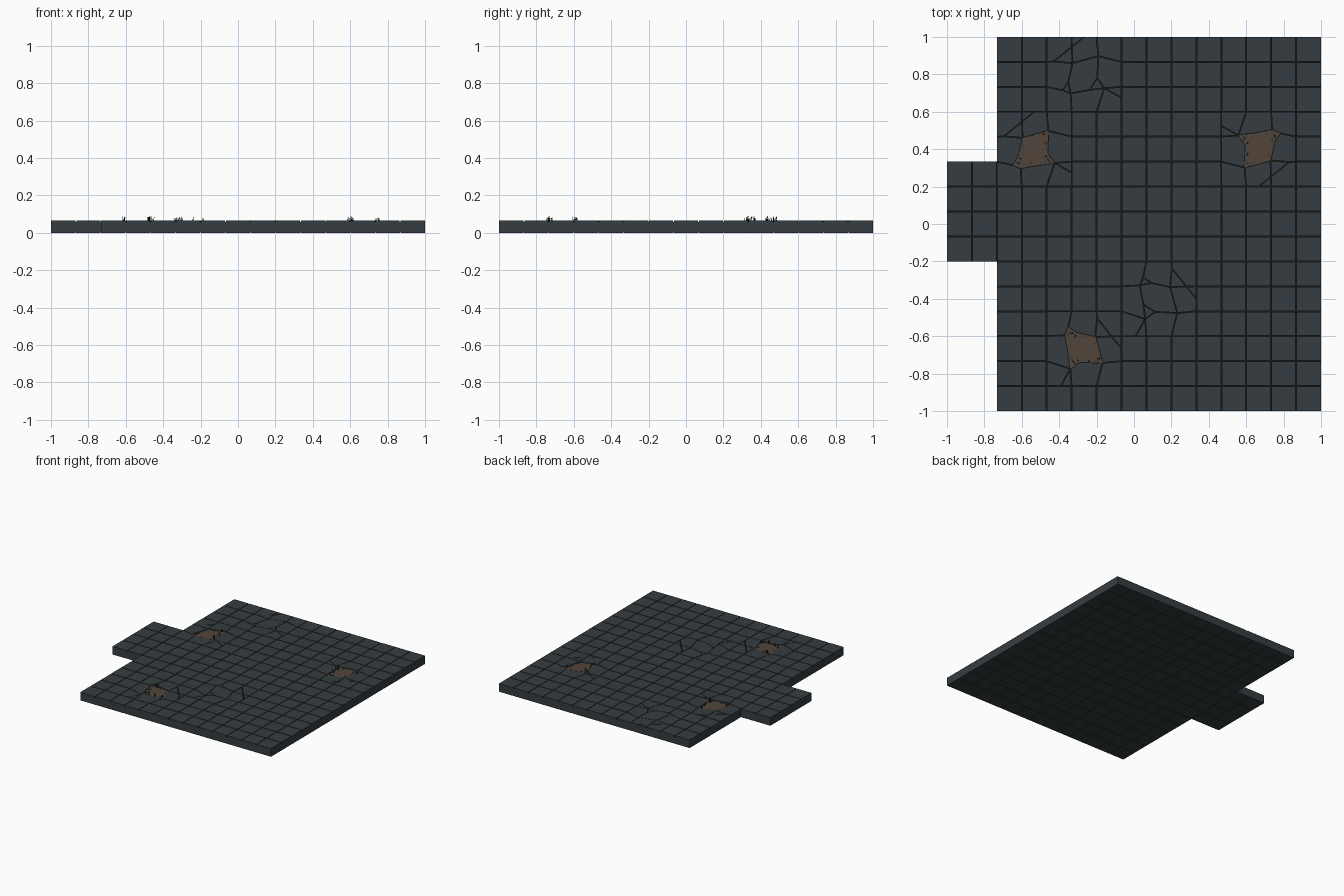
import bpy, bmesh, math, random
from mathutils import Vector

if "Cube" in bpy.data.objects:
    bpy.data.objects.remove(bpy.data.objects["Cube"])

random.seed(4)
T = 2 / 15            # tile size
H, G = T / 2, T * 1.5
TOP, GROUT = 0.0667, 0.057
X0 = -1 + 2 * T       # left side of the main floor


def material(name, rgb):
    m = bpy.data.materials.new(name)
    m.diffuse_color = (*rgb, 1)
    m.use_nodes = True
    m.node_tree.nodes["Principled BSDF"].inputs["Base Color"].default_value = m.diffuse_color
    return m


SLATE = material("slate", (0.036, 0.046, 0.052))
DARK = material("dark_grout", (0.008, 0.010, 0.011))
EARTH = material("earth", (0.085, 0.060, 0.042))
GRASS = material("dry_grass", (0.010, 0.011, 0.010))


def finish(name, bm, *mats):
    me = bpy.data.meshes.new(name)
    bm.to_mesh(me)
    bm.free()
    for m in mats:
        me.materials.append(m)
    ob = bpy.data.objects.new(name, me)
    bpy.context.collection.objects.link(ob)
    return ob


def inside(x, y):
    return (X0 < x < 1 and -1 < y < 1) or (-1 < x <= X0 and -1.5 * T < y < 2.5 * T)


def area(pts):
    return sum(p.x * q.y - q.x * p.y for p, q in zip(pts, pts[1:] + pts[:1])) / 2


def shrink(pts, gap):
    """Move each edge inward by gap, keeping edges on the floor border in place."""
    n, lines, out = len(pts), [], []
    for i in range(n):
        d = (pts[(i + 1) % n] - pts[i]).normalized()
        nrm = Vector((-d.y, d.x))
        o = (pts[i] + pts[(i + 1) % n]) / 2 - nrm * 0.01
        lines.append((nrm, gap if inside(o.x, o.y) else 0))
    for i in range(n):
        (a, da), (b, db) = lines[i - 1], lines[i]
        det = a.x * b.y - a.y * b.x
        if abs(det) < 0.05:
            off = a * da
        else:
            off = Vector((da * b.y - db * a.y, a.x * db - b.x * da)) / det
            if off.length > 4 * gap:
                off = off.normalized() * 4 * gap
        out.append(pts[i] + off)
    return out


def prism(bm, pts, z0, z1, gap=0.0):
    pts = [Vector(p) for p in pts]
    if area(pts) < 0:
        pts.reverse()
    if gap:
        pts = shrink(pts, gap)
    lo = [bm.verts.new((p.x, p.y, z0)) for p in pts]
    hi = [bm.verts.new((p.x, p.y, z1)) for p in pts]
    n = len(pts)
    bm.faces.new(lo[::-1])
    bm.faces.new(hi)
    for i in range(n):
        j = (i + 1) % n
        bm.faces.new((lo[i], lo[j], hi[j], hi[i]))


# Slab core: slate sides, dark grout above and below
bm = bmesh.new()
outline = [(X0, -1), (1, -1), (1, 1), (X0, 1), (X0, 2.5 * T), (-1, 2.5 * T), (-1, -1.5 * T), (X0, -1.5 * T)]
prism(bm, outline, 0.003, GROUT)
for f in bm.faces:
    f.normal_update()
    f.material_index = 1 if abs(f.normal.z) > 0.5 else 0
finish("slab_core", bm, SLATE, DARK)

# Damaged spots: centre, quarter turns, hole filled with earth
spots = [(-2 * T, 6 * T, 0, False), (-4 * T, 3 * T, 0, True), (5 * T, 3 * T, 2, True),
         (T, -3 * T, 3, False), (-2 * T, -5 * T, 3, True)]

# Plain square tiles on the top and underside
top, under = bmesh.new(), bmesh.new()
for i in range(15):
    for j in range(15):
        cx, cy = -1 + (i + 0.5) * T, -1 + (j + 0.5) * T
        if not inside(cx, cy):
            continue
        sq = [(cx - H, cy - H), (cx + H, cy - H), (cx + H, cy + H), (cx - H, cy + H)]
        prism(under, sq, 0, 0.003, 0.0015)
        if not any(abs(cx - s[0]) < G and abs(cy - s[1]) < G for s in spots):
            prism(top, sq, GROUT, TOP, 0.0027)
finish("floor_tiles", top, SLATE)
finish("underside_tiles", under, SLATE)

# Crack pattern for a three by three block of tiles
P = dict(a=(-G, G), b=(-H, G), c=(H, G), d=(G, G), e=(-G, H), f=(G, H), i=(-G, -H), j=(G, -H),
         k=(-G, -G), l=(-H, -G), m=(H, -G), n=(G, -G),
         A=(-.062, .06), B=(.076, .098), C=(.108, -.074), D=(-.072, -.102),
         X=(-.163, .069), Y=(0, G), M=(-.066, .147), N=(.07, -.02), Q=(G, -.125),
         R=(.03, -.083), W=(-.115, -.085), V=(-.085, -.04))
PIECES = ["eXMba", "XAM", "MYb", "MABcY", "BfdC"[:3] + "c", "BNCjf", "CQj", "CmnQ", "DRCml", "iWDlk", "eiWVAX"]
MIDDLE = ["AVDRNB", "VWD", "NRC"]


def turn(p, s):
    c, n = [(1, 0), (0, 1), (-1, 0), (0, -1)][s[2]]
    return (s[0] + p[0] * c - p[1] * n, s[1] + p[0] * n + p[1] * c)


def blade(bm, x, y, z, ang, h, lean):
    """A thin bent spike of dry grass."""
    dx, dy = math.cos(ang), math.sin(ang)
    w = 0.0022
    rings = []
    for t, r in ((0, 1), (0.55, 0.8)):
        o = lean * t * t
        rings.append([bm.verts.new((x + dx * o + w * r * math.cos(q), y + dy * o + w * r * math.sin(q), z + h * t))
                      for q in (0, 2.09, 4.19)])
    tip = bm.verts.new((x + dx * lean, y + dy * lean, z + h))
    for q in range(3):
        r = (q + 1) % 3
        bm.faces.new((rings[0][q], rings[0][r], rings[1][r], rings[1][q]))
        bm.faces.new((rings[1][q], rings[1][r], tip))


cracked, earth, rubble, grass = (bmesh.new() for _ in range(4))
for s in spots:
    for word in PIECES + ([] if s[3] else MIDDLE):
        prism(cracked, [turn(P[ch], s) for ch in word], GROUT, TOP, 0.002)
    if not s[3]:
        continue
    # Earth filling, split so each part is nearly convex
    for word in MIDDLE:
        prism(earth, [turn(P[ch], s) for ch in word], GROUT, 0.0625)
    # Stone crumbs along the rim of the hole
    rim = "AVWDRCNB"
    for q in range(8):
        p0, p1 = Vector(P[rim[q]]), Vector(P[rim[(q + 1) % 8]])
        for _ in range(2):
            p = p0.lerp(p1, random.uniform(0.15, 0.85)) * random.uniform(0.78, 0.92)
            r = random.uniform(0.004, 0.009)
            a0 = random.random() * 6
            pts = [turn((p.x + r * math.cos(a0 + k * 1.571), p.y + r * math.sin(a0 + k * 1.571)), s) for k in range(4)]
            prism(rubble, pts, 0.06, random.uniform(0.0635, 0.066))
    # Grass tufts
    for p in [(-.08, -.07), (-.07, -.045), (.055, .08), (.065, .03), (.06, -.035), (.075, -.06)]:
        x, y = turn(p, s)
        for _ in range(3):
            blade(grass, x + random.uniform(-.007, .007), y + random.uniform(-.007, .007), 0.06,
                  random.random() * 6.28, random.uniform(0.018, 0.032), random.uniform(0.003, 0.009))
finish("cracked_tiles", cracked, SLATE)
finish("earth_patches", earth, EARTH)
finish("stone_crumbs", rubble, SLATE)
finish("grass_tufts", grass, GRASS)
